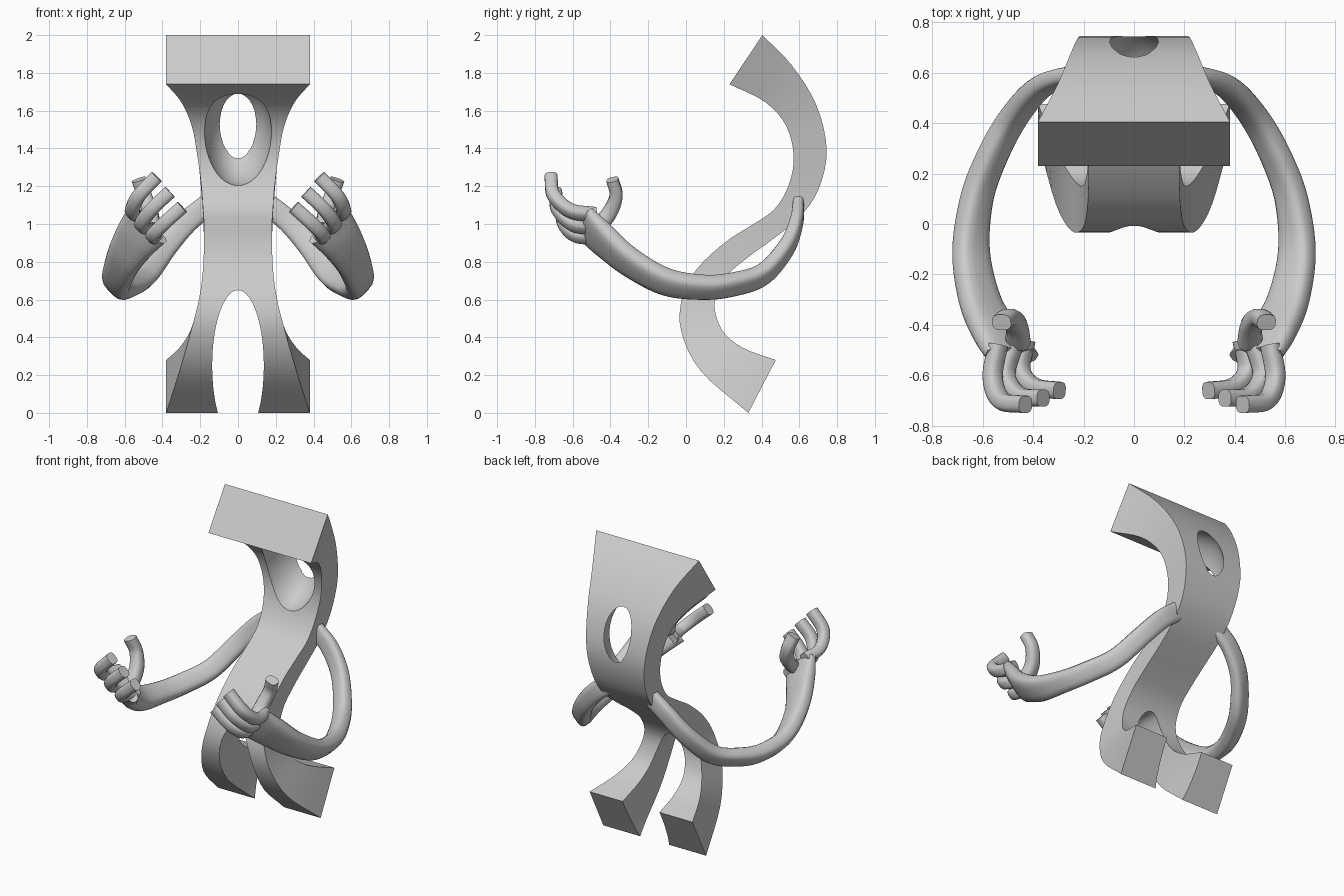
import bpy, bmesh, math
from mathutils import Vector, Matrix

if "Cube" in bpy.data.objects:
    bpy.data.objects.remove(bpy.data.objects["Cube"])


def spline(rows, steps):
    """Catmull-Rom through rows of numbers."""
    rows = [Vector(r) for r in rows]
    p = [2 * rows[0] - rows[1]] + rows + [2 * rows[-1] - rows[-2]]
    out = []
    for i in range(1, len(p) - 2):
        a, b, c, d = p[i - 1:i + 3]
        for k in range(steps):
            t = k / steps
            out.append(0.5 * (2 * b + (c - a) * t + (2 * a - 5 * b + 4 * c - d) * t * t
                              + (3 * b - a - 3 * c + d) * t ** 3))
    return out + [rows[-1]]


def loft(name, rings):
    """Closed skin through equal rings, with flat caps."""
    bm = bmesh.new()
    vs = [[bm.verts.new(p) for p in r] for r in rings]
    n = len(vs[0])
    for a, b in zip(vs, vs[1:]):
        for i in range(n):
            j = (i + 1) % n
            bm.faces.new((a[i], a[j], b[j], b[i]))
    bm.faces.new(vs[0])
    bm.faces.new(vs[-1][::-1])
    bmesh.ops.recalc_face_normals(bm, faces=bm.faces)
    me = bpy.data.meshes.new(name)
    bm.to_mesh(me)
    bm.free()
    ob = bpy.data.objects.new(name, me)
    bpy.context.collection.objects.link(ob)
    return ob


def activate(ob):
    bpy.ops.object.select_all(action='DESELECT')
    ob.select_set(True)
    bpy.context.view_layer.objects.active = ob


def smooth(ob, deg=40):
    activate(ob)
    bpy.ops.object.shade_smooth_by_angle(angle=math.radians(deg))


def limb(name, rows, across, power, sides=16, steps=6):
    """Sweep a rounded section; rows are x, y, z, width, thickness."""
    pts = spline([r[:3] for r in rows], steps)
    sizes = spline([r[3:] for r in rows], steps)
    across = Vector(across).normalized()
    rings = []
    for i, (p, s) in enumerate(zip(pts, sizes)):
        t = (pts[min(i + 1, len(pts) - 1)] - pts[max(i - 1, 0)]).normalized()
        u = (across - t * across.dot(t)).normalized()
        v = t.cross(u)
        ring = []
        for k in range(sides):
            a = 2 * math.pi * (k + 0.5) / sides
            c, d = math.cos(a), math.sin(a)
            ring.append(p + u * math.copysign(abs(c) ** power, c) * s[0] / 2
                        + v * math.copysign(abs(d) ** power, d) * s[1] / 2)
        rings.append(ring)
    ob = loft(name, rings)
    m = ob.modifiers.new("Mirror", 'MIRROR')
    m.use_mirror_merge = False
    smooth(ob, 45)
    return ob


def cut(ob, cutter):
    m = ob.modifiers.new("Cut", 'BOOLEAN')
    m.operation, m.solver, m.object = 'DIFFERENCE', 'EXACT', cutter
    activate(ob)
    bpy.ops.object.modifier_apply(modifier=m.name)
    bpy.data.objects.remove(cutter)


# S-shaped body ribbon: back y, z, front y, z, half width
body_rows = [
    (.405, 2.0, .23, 1.74, .38), (.56, 1.84, .42, 1.645, .30), (.69, 1.63, .53, 1.52, .245),
    (.745, 1.39, .57, 1.36, .215), (.70, 1.18, .545, 1.21, .195), (.60, 1.035, .47, 1.08, .185),
    (.46, .92, .35, .995, .18), (.33, .825, .21, .905, .18), (.21, .72, .06, .765, .185),
    (.15, .59, -.02, .61, .205), (.19, .44, -.025, .43, .25), (.30, .345, .08, .22, .31),
    (.475, .28, .33, .0, .38)]
rings = []
for by, bz, fy, fz, w in spline(body_rows, 4):
    xs = [-w + 2 * w * k / 6 for k in range(7)]
    rings.append([Vector((x, by, bz)) for x in xs] + [Vector((x, fy, fz)) for x in xs[::-1]])
body = loft("body", rings)

# Hollow face with an opening through the back
bpy.ops.mesh.primitive_uv_sphere_add(segments=40, ring_count=24, radius=1)
hollow = bpy.context.object
hollow.matrix_world = (Matrix.Translation((0, .50, 1.47)) @ Matrix.Rotation(math.radians(15), 4, 'X')
                       @ Matrix.Diagonal((.18, .275, .27, 1)))
bpy.context.view_layer.update()
cut(body, hollow)

# Arch between the legs
arch = [[Vector((.137 * math.cos(a), y, .25 + .4 * math.sin(a)))
         for a in [2 * math.pi * k / 40 for k in range(40)]] for y in (-.3, .8)]
cut(body, loft("arch_cutter", arch))
smooth(body, 35)

# Arms sweeping out, down and forward into palms
diag = (.7, 0, .7)
limb("arm", [
    (.16, .595, 1.10, .12, .06), (.27, .585, 1.01, .12, .07), (.38, .535, .88, .12, .08),
    (.485, .41, .735, .125, .09), (.57, .25, .68, .13, .095), (.625, .09, .665, .135, .10),
    (.645, -.11, .695, .16, .10), (.61, -.30, .80, .19, .10), (.545, -.43, .91, .235, .10),
    (.485, -.52, .99, .27, .075)], diag, .65)

# Curled fingers
fingers = {
    "upper_finger": [(.54, -.48, 1.05), (.56, -.61, 1.07), (.525, -.70, 1.15), (.43, -.715, 1.25)],
    "middle_finger": [(.48, -.48, .98), (.51, -.60, 1.0), (.455, -.68, 1.08), (.36, -.69, 1.17)],
    "lower_finger": [(.43, -.46, .93), (.45, -.58, .94), (.395, -.645, 1.0), (.295, -.66, 1.09)]}
for name, path in fingers.items():
    limb(name, [p + (.075, .07) for p in path], diag, .7, 12)

# Thumb
limb("thumb", [(.46, -.47, .98, .10, .08), (.465, -.405, 1.06, .085, .08),
               (.495, -.37, 1.15, .08, .07), (.525, -.39, 1.235, .08, .065)], (1, 0, -.4), .7, 12)
